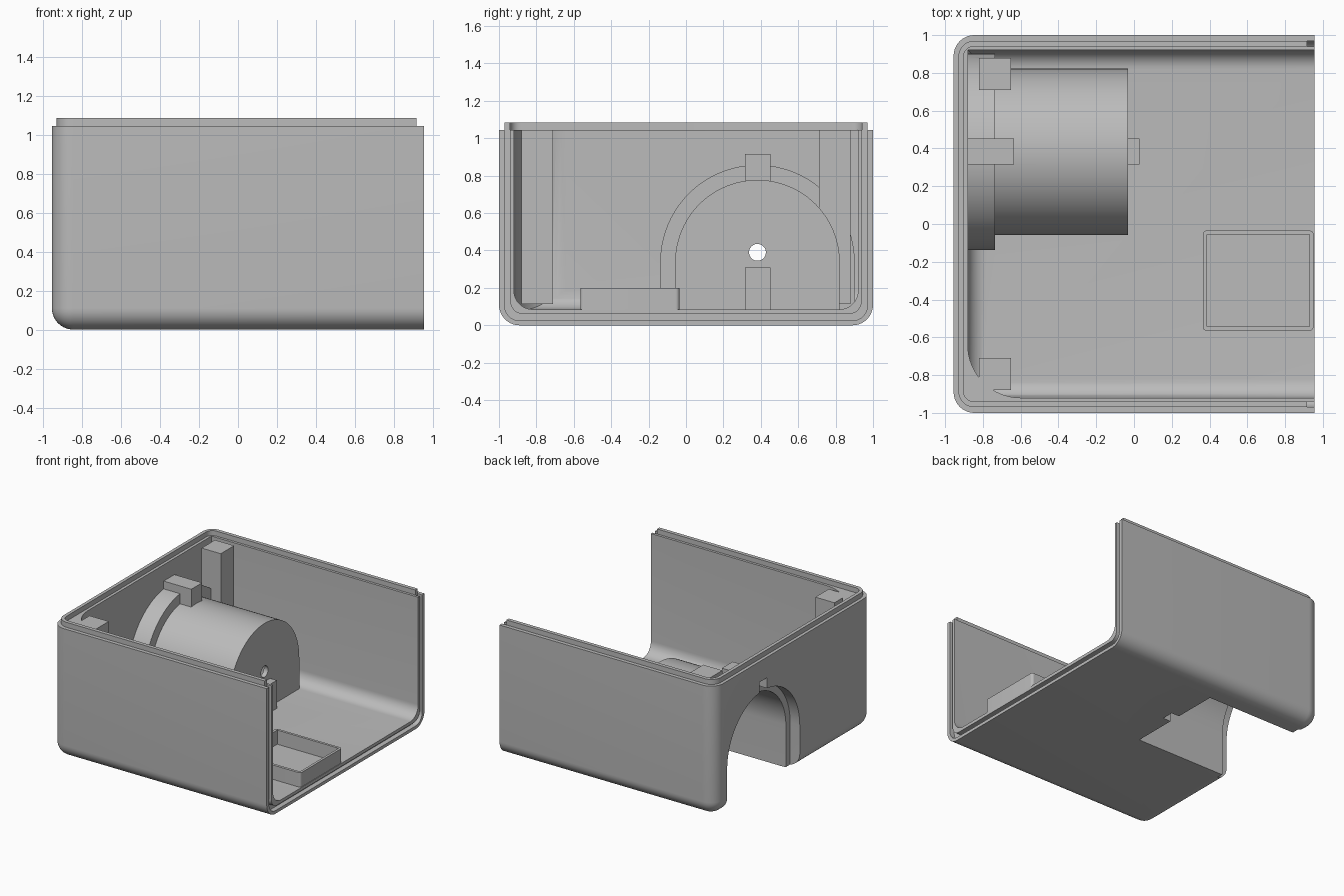
import bpy, bmesh, math

old = bpy.data.objects.get("Cube")
if old:
    bpy.data.objects.remove(old, do_unlink=True)

grey = bpy.data.materials.new("plain_grey")
grey.use_nodes = True
grey.diffuse_color = (0.5, 0.5, 0.5, 1)
grey.node_tree.nodes["Principled BSDF"].inputs["Base Color"].default_value = (0.5, 0.5, 0.5, 1)


def finish(name, bm):
    bmesh.ops.recalc_face_normals(bm, faces=bm.faces)
    mesh = bpy.data.meshes.new(name)
    bm.to_mesh(mesh)
    bm.free()
    mesh.materials.append(grey)
    ob = bpy.data.objects.new(name, mesh)
    bpy.context.collection.objects.link(ob)
    return ob


def box(name, x, y, z, r=0, rounded=None):
    """Box from ranges; edges whose midpoint signs pass the rule get rounded."""
    bm = bmesh.new()
    bmesh.ops.create_cube(bm, size=2)
    if rounded:
        edges = [e for e in bm.edges
                 if rounded(*[round((e.verts[0].co[i] + e.verts[1].co[i]) / 2) for i in range(3)])]
    for v in bm.verts:
        for i, (lo, hi) in enumerate((x, y, z)):
            v.co[i] = lo if v.co[i] < 0 else hi
    if rounded:
        bmesh.ops.bevel(bm, geom=edges, offset=r, segments=10, profile=0.5, affect='EDGES')
    return finish(name, bm)


def prism(name, points, depth):
    """Extrude a closed 3D outline along a vector."""
    bm = bmesh.new()
    face = bm.faces.new([bm.verts.new(p) for p in points])
    ext = bmesh.ops.extrude_face_region(bm, geom=[face])
    bmesh.ops.translate(bm, vec=depth, verts=[g for g in ext["geom"] if isinstance(g, bmesh.types.BMVert)])
    return finish(name, bm)


AXIS_Y, AXIS_Z = 0.382, 0.337


def arch(name, x, r, bottom):
    """Round-topped tunnel solid running along x."""
    pts = [(x[0], AXIS_Y + r * math.cos(math.pi * i / 48), AXIS_Z + r * math.sin(math.pi * i / 48))
           for i in range(49)]
    pts += [(x[0], AXIS_Y - r, bottom), (x[0], AXIS_Y + r, bottom)]
    return prism(name, pts, (x[1] - x[0], 0, 0))


def combine(target, tool, operation):
    mod = target.modifiers.new("combine", 'BOOLEAN')
    mod.operation = operation
    mod.solver = 'EXACT'
    mod.object = tool
    bpy.context.view_layer.objects.active = target
    bpy.ops.object.modifier_apply(modifier=mod.name)
    bpy.data.objects.remove(tool, do_unlink=True)


def add(target, tool):
    combine(target, tool, 'UNION')


def cut(target, tool):
    combine(target, tool, 'DIFFERENCE')


def floor_edges(a, b, c):
    return c == -1 and a != 1


def shell_edges(a, b, c):
    return floor_edges(a, b, c) or (a == -1 and b != 0 and c == 0)


def upright_edges(a, b, c):
    return a == -1 and b != 0


# Case: rounded outside, open at the top and at one end
case = box("case_body", (-0.955, 0.955), (-1, 1), (0, 1.045), 0.11, shell_edges)
cut(case, box("case_inside", (-0.88, 1.2), (-0.92, 0.92), (0.085, 1.4), 0.1, floor_edges))

# Large inner corner fillet beside the front post
corner = [(-0.9, -0.94, 0.05)]
for i in range(17):
    a = math.pi + i * math.pi / 32
    corner.append((-0.6 + 0.28 * math.cos(a), -0.64 + 0.28 * math.sin(a), 0.05))
corner.insert(1, (-0.9, -0.64, 0.05))
corner.append((-0.6, -0.94, 0.05))
add(case, prism("corner_fillet", corner, (0, 0, 0.995)))

# Groove around the open end
groove = box("groove", (0.915, 1.2), (-0.97, 0.97), (0.025, 1.4), 0.08,
             lambda a, b, c: c == -1 and b != 0)
cut(groove, box("groove_core", (0.8, 1.3), (-0.94, 0.94), (0.06, 1.6), 0.07,
                lambda a, b, c: c == -1 and b != 0))
cut(case, groove)

# Motor housing, flange, key tab, foot tab and posts
add(case, arch("motor_housing", (-0.9, -0.032), 0.44, 0.05))
add(case, arch("motor_flange", (-0.91, -0.735), 0.52, 0.04))
add(case, box("key_tab", (-0.92, -0.635), (0.315, 0.452), (0.6, 0.915)))
add(case, box("foot_tab", (-0.2, 0.028), (0.315, 0.452), (0.045, 0.31)))
for y0 in (-0.88, 0.71):
    add(case, box("post", (-0.82, -0.65), (y0, y0 + 0.17), (0.115, 1.045)))

# Hollow the housing through the end wall and floor
cut(case, arch("flange_pocket", (-1.2, -0.87), 0.46, -0.2))
cut(case, arch("motor_pocket", (-1.3, -0.07), 0.405, -0.3))
cut(case, box("key_slot", (-1.25, -0.67), (0.335, 0.432), (0.5, 0.88)))
cut(case, box("foot_slot", (-0.3, 0.0), (0.335, 0.432), (-0.25, 0.28)))
bore = [(-0.2, AXIS_Y + 0.045 * math.cos(math.tau * i / 32), 0.39 + 0.045 * math.sin(math.tau * i / 32))
        for i in range(32)]
cut(case, prism("shaft_bore", bore, (0.4, 0, 0)))

# Raised tongue along the rim
lip = box("rim_tongue", (-0.93, 0.915), (-0.97, 0.97), (1.03, 1.085), 0.085, upright_edges)
cut(lip, box("rim_core", (-0.903, 1.2), (-0.94, 0.94), (0.9, 1.3), 0.055, upright_edges))

# Open tray on the floor
tray = box("floor_tray", (0.365, 0.95), (-0.565, -0.035), (0.07, 0.2), 0.02,
           lambda a, b, c: a != 0 and b != 0)
cut(tray, box("tray_inside", (0.387, 0.93), (-0.543, -0.055), (0.087, 0.4)))

for ob in (case, lip, tray):
    bpy.ops.object.select_all(action='DESELECT')
    ob.select_set(True)
    bpy.context.view_layer.objects.active = ob
    bpy.ops.object.shade_smooth_by_angle(angle=math.radians(30))
